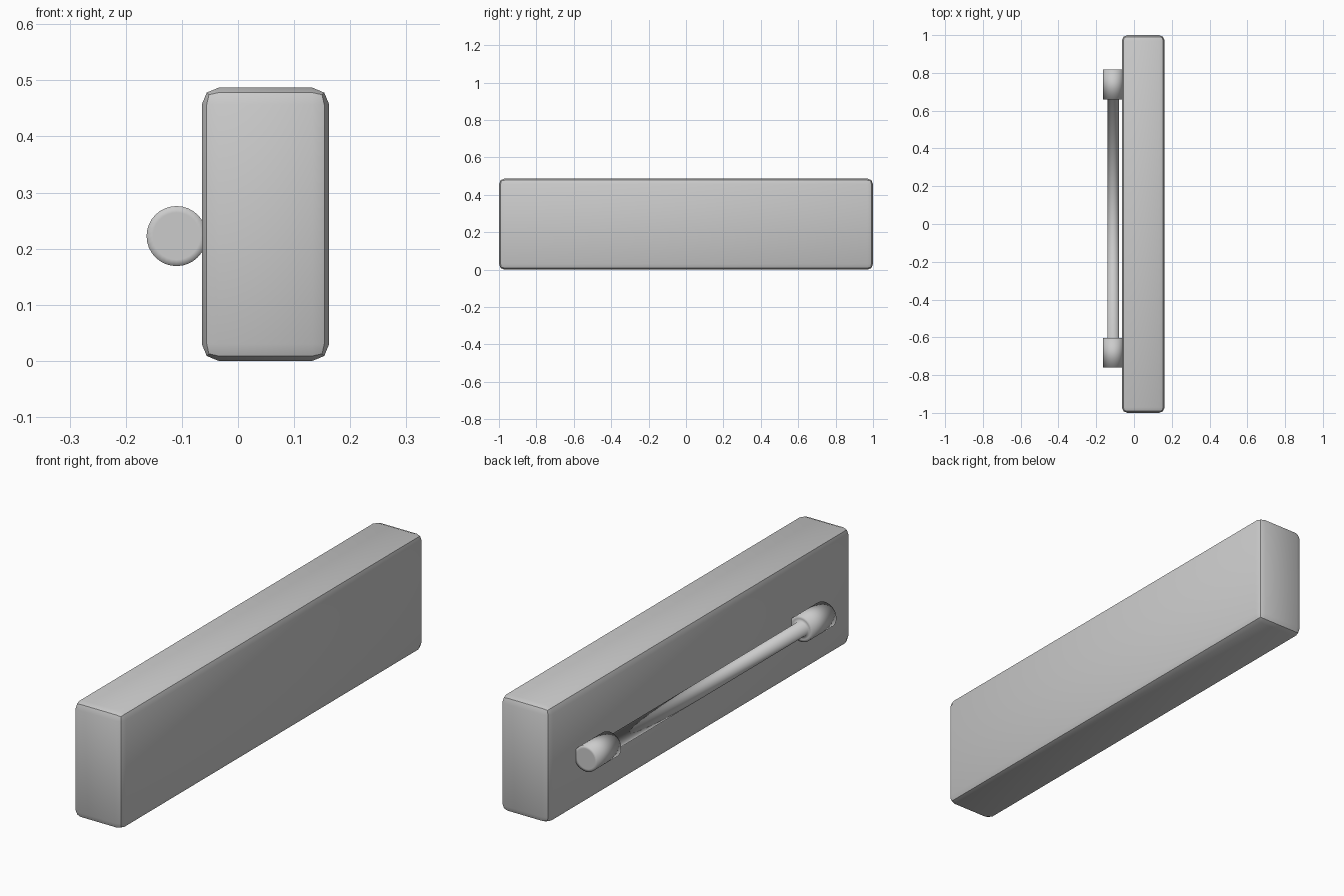
import bpy, bmesh
from math import sin, cos, pi

if "Cube" in bpy.data.objects:
    bpy.data.objects.remove(bpy.data.objects["Cube"])

# Door slab: box with softly bevelled edges
bm = bmesh.new()
bmesh.ops.create_cube(bm, size=1)
for v in bm.verts:
    v.co.x = v.co.x * 0.227 + 0.049
    v.co.y *= 2
    v.co.z = (v.co.z + 0.5) * 0.487
bmesh.ops.bevel(bm, geom=bm.edges[:], offset=0.03, segments=2,
                profile=0.5, affect='EDGES')
mesh = bpy.data.meshes.new("slab")
bm.to_mesh(mesh)
bm.free()
slab = bpy.data.objects.new("slab", mesh)
bpy.context.collection.objects.link(slab)
bpy.context.view_layer.objects.active = slab
slab.select_set(True)
bpy.ops.object.shade_smooth_by_angle()

# Bar handle: turned around the y axis, a thick mount at each end of a thin rod
R, INSET, ROD, SIDES = 0.0535, 0.042, 0.03, 32
CX, CZ = -0.1095, 0.2225
profile = [(INSET, -0.76), (R, -0.76), (R, -0.603), (INSET, -0.603), (ROD, -0.603),
           (ROD, 0.66), (INSET, 0.66), (R, 0.66), (R, 0.817), (INSET, 0.817)]
bm = bmesh.new()
rings = [[bm.verts.new((CX + r * cos(2 * pi * i / SIDES), y, CZ + r * sin(2 * pi * i / SIDES)))
          for i in range(SIDES)] for r, y in profile]
for a, b in zip(rings, rings[1:]):
    for i in range(SIDES):
        j = (i + 1) % SIDES
        bm.faces.new((a[i], a[j], b[j], b[i]))
bm.faces.new(rings[0])
bm.faces.new(rings[-1])
bmesh.ops.recalc_face_normals(bm, faces=bm.faces[:])
for f in bm.faces:
    f.smooth = True
mesh = bpy.data.meshes.new("bar_handle")
bm.to_mesh(mesh)
bm.free()
handle = bpy.data.objects.new("bar_handle", mesh)
bpy.context.collection.objects.link(handle)
